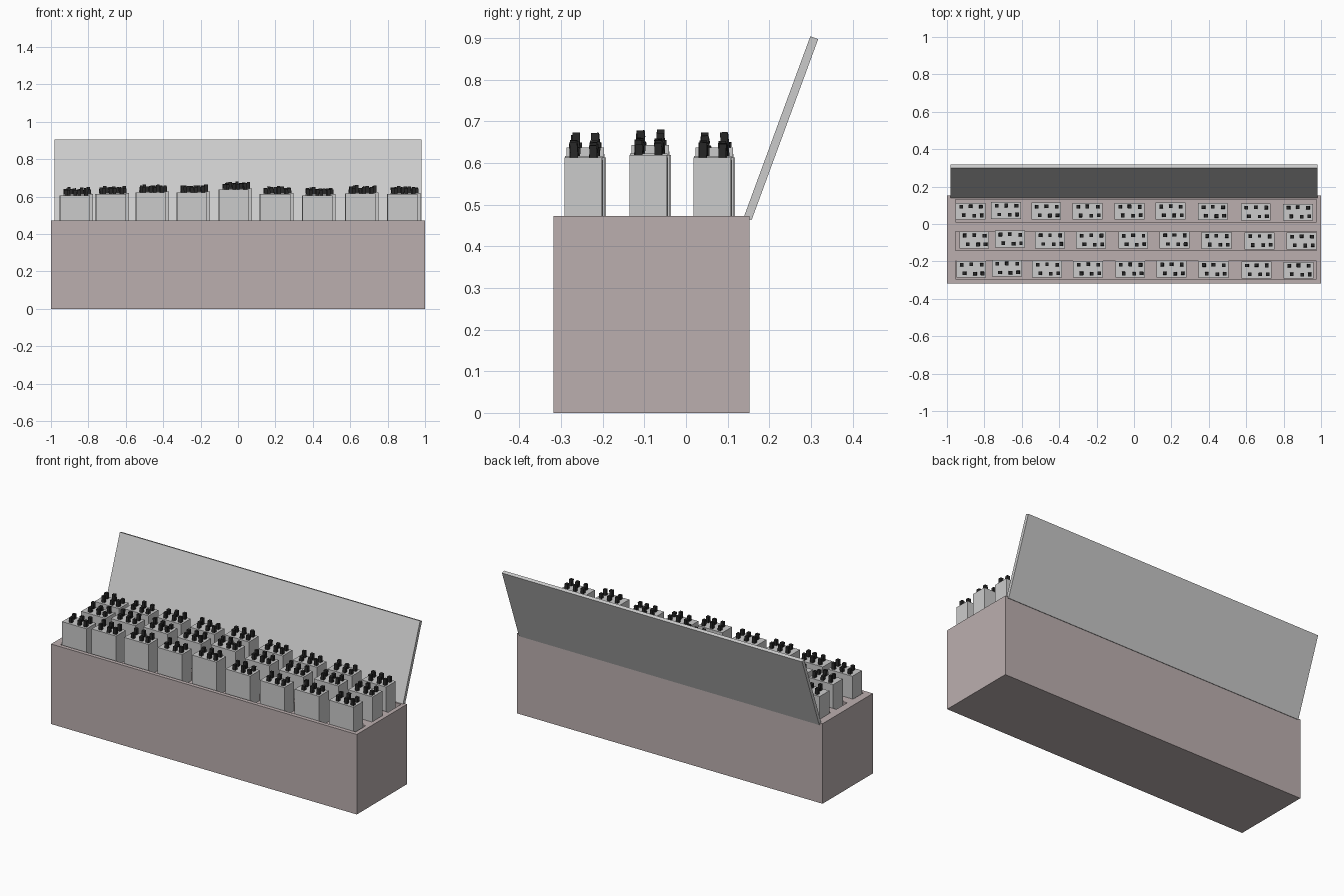
import bpy, math, random
from mathutils import Euler

if "Cube" in bpy.data.objects:
    bpy.data.objects.remove(bpy.data.objects["Cube"])

random.seed(4)

def mat(name, rgb):
    m = bpy.data.materials.new(name)
    m.diffuse_color = (*rgb, 1)
    m.use_nodes = True
    m.node_tree.nodes["Principled BSDF"].inputs["Base Color"].default_value = m.diffuse_color
    return m

BROWN = mat("brown_grey", (0.50, 0.43, 0.43))
BLACK = mat("black", (0.02, 0.02, 0.02))

def block(name, x, y, z, rot=(0, 0, 0), material=None):
    """Box from (min, max) ranges, turned about its own centre."""
    bpy.ops.mesh.primitive_cube_add(
        size=1, location=[(r[0] + r[1]) / 2 for r in (x, y, z)], rotation=rot)
    ob = bpy.context.object
    ob.name = name
    ob.scale = [r[1] - r[0] for r in (x, y, z)]
    bpy.ops.object.transform_apply(location=False, rotation=False, scale=True)
    if material:
        ob.data.materials.append(material)
    return ob

# chest body with three shallow slots in its top
body = block("chest_body", (-1, 1), (-0.318, 0.152), (0, 0.473), material=BROWN)
SLOTS = [(-0.295, -0.198), (-0.142, -0.04), (0.01, 0.132)]
for i, ys in enumerate(SLOTS):
    cutter = block(f"slot_cutter_{i}", (-0.955, 0.975), ys, (0.435, 0.6), material=BROWN)
    cutter.hide_render = True
    cutter.hide_viewport = True
    mod = body.modifiers.new("slot", "BOOLEAN")
    mod.object = cutter
    mod.operation = "DIFFERENCE"
    mod.solver = "EXACT"

# open lid, leaning back 20 degrees
lid = block("lid", (-0.982, 0.982), (0.217, 0.237), (0.452, 0.915),
            rot=(math.radians(-20.2), 0, 0))
lid.location = (0, 0.228, 0.6835)

# rows of containers, each topped with six pegs
XS = [-0.87, -0.68, -0.465, -0.245, -0.02, 0.20, 0.425, 0.655, 0.88]
TOPS = [0.607, 0.613, 0.622, 0.622, 0.637, 0.613, 0.607, 0.617, 0.613]
DY = [0, 0.005, 0.001, 0, 0, 0.001, -0.002, -0.004, -0.005]
ROWS = [(-0.242, 0.0, 0.0), (-0.086, 0.016, 0.006), (0.068, -0.004, 0.0)]
PEGS = [(-0.05, 0.024), (0.0, 0.026), (0.055, 0.024),
        (-0.036, -0.022), (0.02, -0.024), (0.06, -0.022)]
for r, (yc, dx, dz) in enumerate(ROWS):
    for c, xc in enumerate(XS):
        x, y, top = xc + dx, yc + DY[c], TOPS[c] + dz
        block(f"container_{r}_{c}", (x - 0.08, x + 0.08),
              (y - 0.045, y + 0.045), (0.435, top))
        for p, (px, py) in enumerate(PEGS):
            h = random.uniform(0.025, 0.038)
            tilt = Euler((random.uniform(-.08, .08), random.uniform(-.08, .08), 0))
            block(f"peg_{r}_{c}_{p}", (x + px - 0.009, x + px + 0.009),
                  (y + py - 0.009, y + py + 0.009), (top - 0.01, top + h),
                  rot=tilt, material=BLACK)
